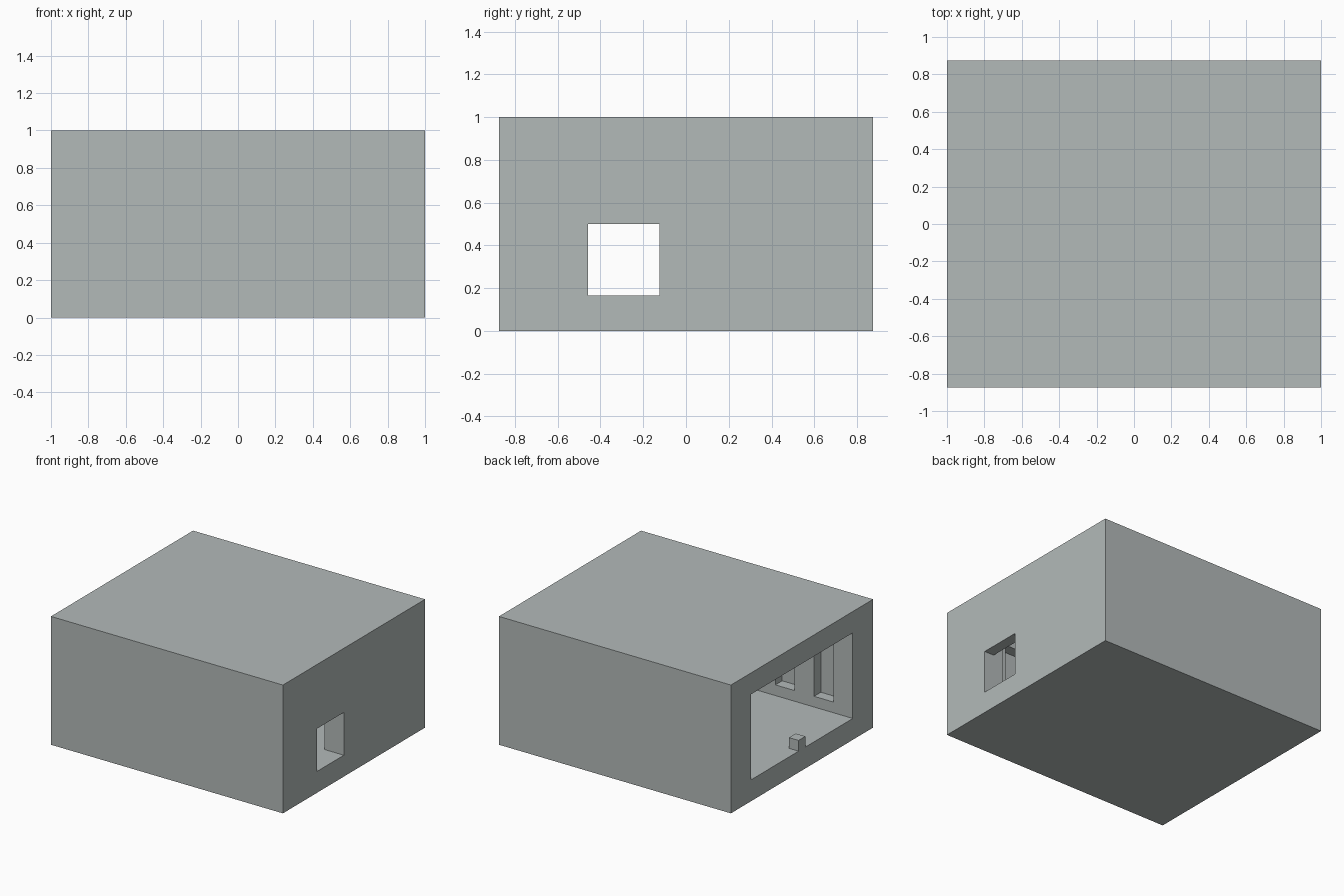
import bpy
from mathutils import Vector

cube = bpy.data.objects.get("Cube")
if cube:
    bpy.data.objects.remove(cube, do_unlink=True)

U = 1 / 12                          # building module
CORNER = Vector((-1, -0.875, 0))    # module origin

stone = bpy.data.materials.new("grey_stone")
stone.use_nodes = True
COLOR = (0.45, 0.49, 0.485, 1)
stone.diffuse_color = COLOR
stone.node_tree.nodes["Principled BSDF"].inputs["Base Color"].default_value = COLOR


def block(name, low, high):
    """Box between two corners given in modules."""
    a, b = Vector(low) * U + CORNER, Vector(high) * U + CORNER
    bpy.ops.mesh.primitive_cube_add(size=1, location=(a + b) / 2)
    obj = bpy.context.object
    obj.name = name
    obj.scale = b - a
    bpy.ops.object.transform_apply(location=False, rotation=False, scale=True)
    obj.data.materials.append(stone)
    return obj


def carve(target, low, high):
    """Subtract a box from the target."""
    cutter = block("cutter", low, high)
    cutter.hide_render = True
    mod = target.modifiers.new("carve", 'BOOLEAN')
    mod.operation = 'DIFFERENCE'
    mod.solver = 'EXACT'
    mod.object = cutter
    bpy.context.view_layer.objects.active = target
    bpy.ops.object.modifier_apply(modifier=mod.name)
    bpy.data.objects.remove(cutter, do_unlink=True)


# Outer shell, with a room open at the -x end
shell = block("room_shell", (0, 0, 0), (24, 21, 12))
carve(shell, (-1, 3, 2), (22, 18, 10))

# Tall niches in both long walls
for x in range(2, 20, 4):
    carve(shell, (x, 2, 3), (x + 2, 19, 9))

# Wide niches in the end wall, one of them pierced by a doorway
for y in (5, 12):
    carve(shell, (21, y, 2), (23, y + 4, 9))
carve(shell, (22.5, 5, 2), (25, 9, 6))

# Small block on the floor at the open end
block("threshold_block", (0, 10, 2), (1, 11, 3))
